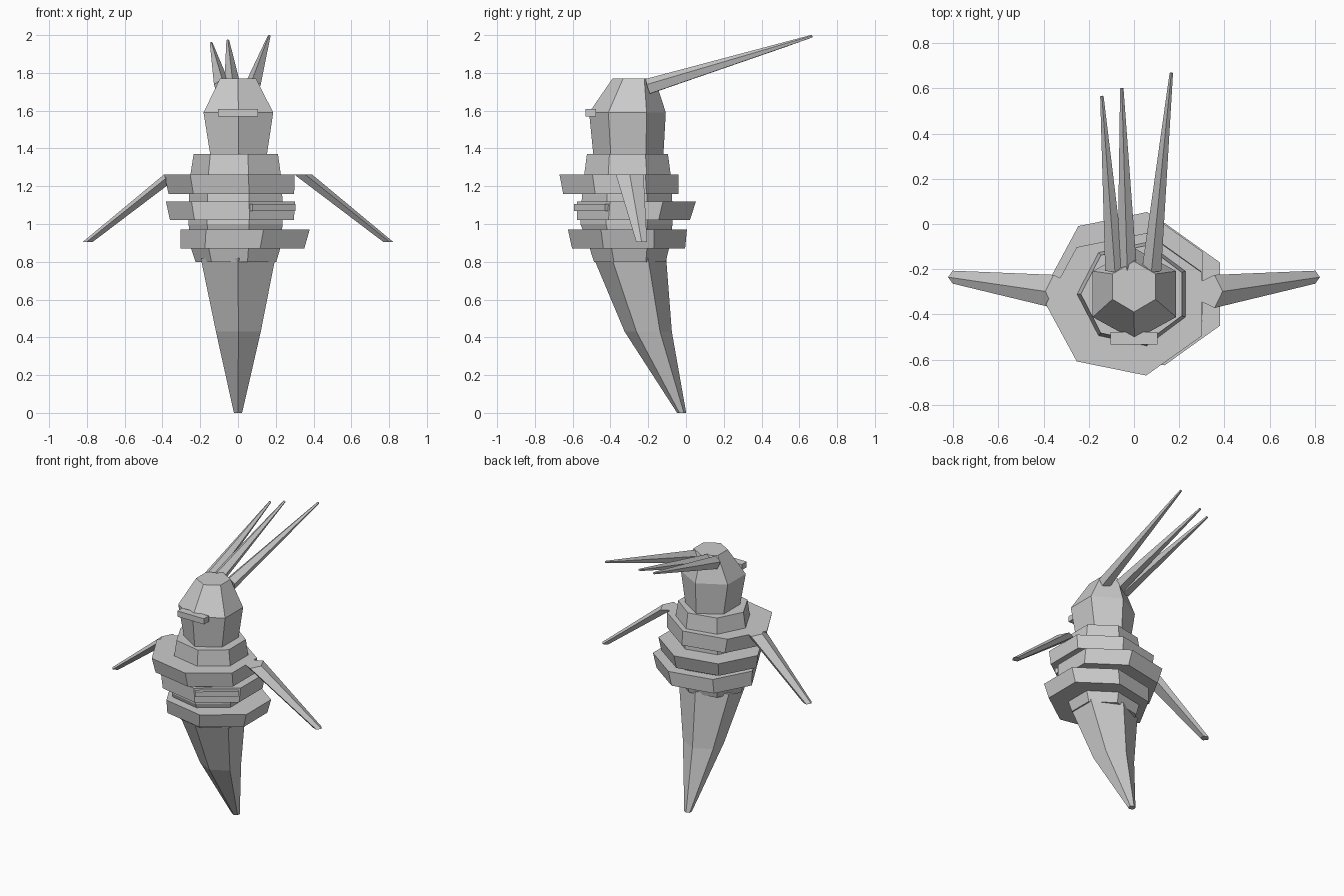
import bpy, bmesh, math
from mathutils import Vector, Matrix

if "Cube" in bpy.data.objects:
    bpy.data.objects.remove(bpy.data.objects["Cube"])

grey = bpy.data.materials.new("light_grey")
grey.diffuse_color = (0.6, 0.6, 0.6, 1)
grey.use_nodes = True
grey.node_tree.nodes["Principled BSDF"].inputs["Base Color"].default_value = grey.diffuse_color


def finish(bm, name):
    bmesh.ops.recalc_face_normals(bm, faces=bm.faces)
    me = bpy.data.meshes.new(name)
    bm.to_mesh(me)
    bm.free()
    me.materials.append(grey)
    ob = bpy.data.objects.new(name, me)
    bpy.context.collection.objects.link(ob)
    return ob


def loft(name, sides, start, levels):
    """Closed loft of polygons; each level is (cx, cy, z, rx, ry)."""
    bm = bmesh.new()
    rings = []
    for cx, cy, z, rx, ry in levels:
        angles = [math.radians(start) + math.tau * i / sides for i in range(sides)]
        rings.append([bm.verts.new((cx + rx * math.cos(a), cy + ry * math.sin(a), z))
                      for a in angles])
    for a, b in zip(rings, rings[1:]):
        for i in range(sides):
            j = (i + 1) % sides
            bm.faces.new((a[i], a[j], b[j], b[i]))
    bm.faces.new(rings[0])
    bm.faces.new(rings[-1])
    return finish(bm, name)


def box(name, centre, size, turn=0):
    bm = bmesh.new()
    bmesh.ops.create_cube(bm, size=1)
    bm.transform(Matrix.Translation(centre) @ Matrix.Rotation(math.radians(turn), 4, 'Z')
                 @ Matrix.Diagonal((*size, 1)))
    return finish(bm, name)


def spike(name, base, tip, r1, r2, sides=5):
    base, tip = Vector(base), Vector(tip)
    axis = tip - base
    bm = bmesh.new()
    bmesh.ops.create_cone(bm, cap_ends=True, segments=sides, radius1=r1, radius2=r2,
                          depth=axis.length)
    bm.transform(Matrix.Translation((base + tip) / 2)
                 @ axis.to_track_quat('Z', 'Y').to_matrix().to_4x4())
    return finish(bm, name)


# Curved hexagonal tail
loft("tail", 6, 90, [(0, -.023, 0, .025, .024), (.002, -.2, .43, .137, .125),
                     (0, -.297, .82, .228, .192)])

# Seven-sided torso core
loft("torso", 7, 180, [(0, -.297, .80, .225, .195), (0, -.30, .87, .248, .215),
                       (0, -.315, 1.0, .262, .25), (0, -.312, 1.15, .26, .245),
                       (0, -.31, 1.26, .252, .235), (0, -.31, 1.37, .235, .22)])

# Three offset flared bands around the torso
loft("lower_band", 7, 180, [(.04, -.304, .87, .345, .307), (.055, -.31, .97, .36, .323)])
loft("middle_band", 7, 180, [(-.015, -.278, 1.02, .345, .306), (-.022, -.262, 1.12, .36, .323)])
loft("upper_band", 7, 180, [(-.018, -.345, 1.16, .35, .313), (-.027, -.355, 1.262, .363, .323)])

# Small bar on the front right face of the middle band
box("band_bar", (.178, -.495, 1.088), (.28, .04, .036), 35.7)

# Hexagonal head and brow bar
loft("head", 6, 90, [(.003, -.305, 1.36, .172, .185), (.002, -.31, 1.59, .213, .203),
                     (0, -.277, 1.77, .11, .112)])
box("brow_bar", (0, -.505, 1.59), (.21, .055, .04))

# Arms, left and right
for side, label in ((-1, "left"), (1, "right")):
    loft(label + "_arm", 5, 0 if side > 0 else 180,
         [(side * .793, -.235, .905, .029, .03), (side * .34, -.298, 1.262, .052, .077)])

# Swept-back head spikes
for i, (base, tip) in enumerate([((.078, -.2, 1.725), (.165, .668, 1.994)),
                                 ((-.03, -.2, 1.725), (-.054, .6, 1.97)),
                                 ((-.085, -.2, 1.725), (-.142, .565, 1.957))]):
    spike(f"head_spike_{i + 1}", base, tip, .045, .008)
